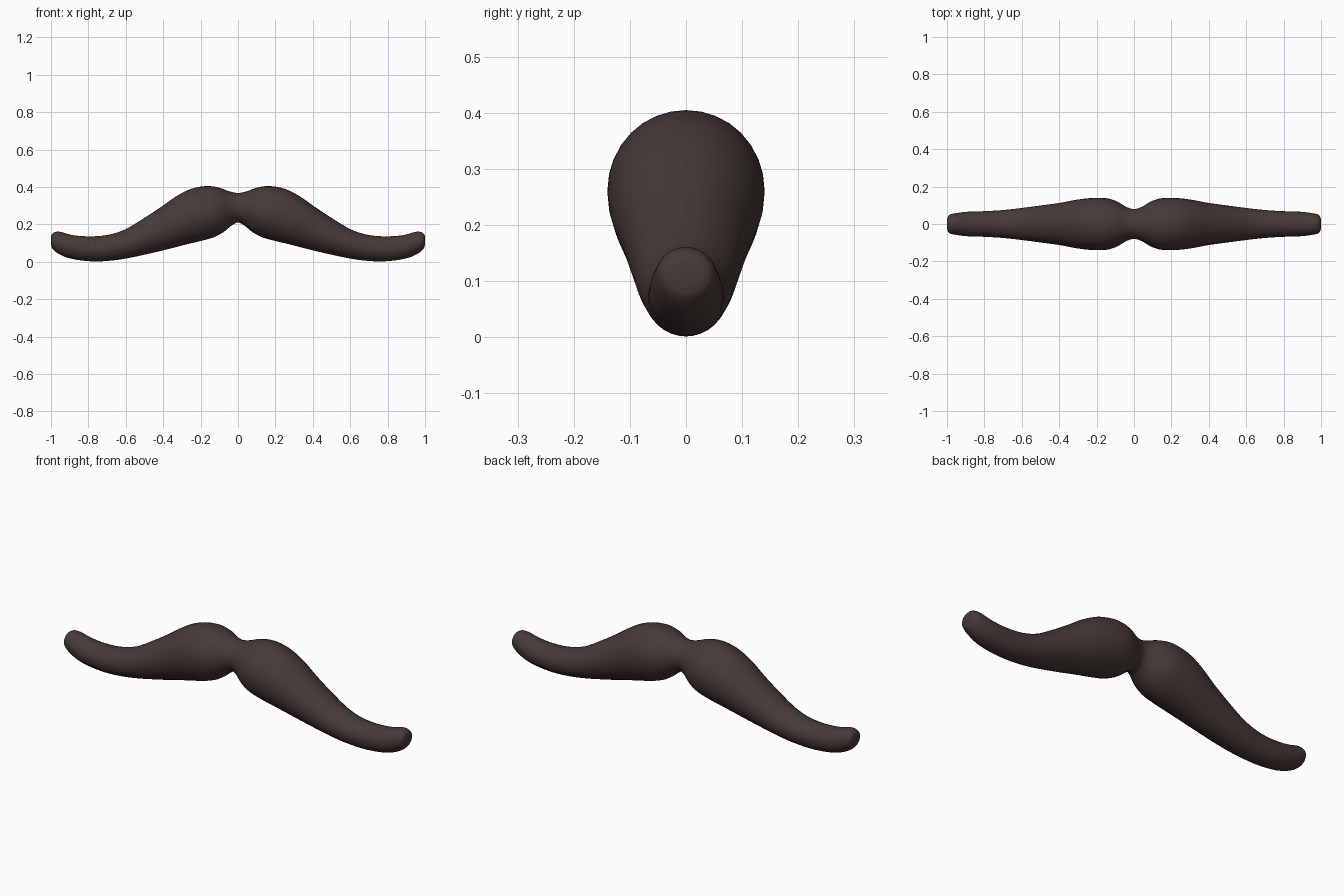
import bpy, bmesh, math
from mathutils import Vector

if "Cube" in bpy.data.objects:
    bpy.data.objects.remove(bpy.data.objects["Cube"])

SIDES, STEPS = 32, 4

# Slanted sections of the right half: top x, top z, bottom x, bottom z, half depth
half = [
    (0.00, .368, 0.00, .210, .080),
    (0.05, .378, .035, .193, .092),
    (0.10, .396, .080, .157, .120),
    (.165, .405, .130, .131, .138),
    (.250, .390, .200, .111, .139),
    (.330, .350, .280, .092, .130),
    (.420, .287, .360, .071, .114),
    (.520, .222, .460, .047, .100),
    (.610, .170, .570, .023, .087),
    (.700, .143, .670, .007, .076),
    (.790, .136, .780, .002, .069),
    (.880, .142, .890, .016, .066),
    (.950, .160, .955, .040, .058),
    (.980, .158, .990, .067, .050),
    (.996, .146, .998, .085, .036),
    (1.00, .130, 1.00, .105, .015),
]


def mirrored(s):
    return (-s[0], s[1], -s[2], s[3], s[4])


def smooth(p0, p1, p2, p3, t):
    # Catmull-Rom blend between two sections
    return [0.5 * (2 * b + (c - a) * t + (2 * a - 5 * b + 4 * c - d) * t * t
                   + (3 * b - a - 3 * c + d) * t ** 3)
            for a, b, c, d in zip(p0, p1, p2, p3)]


# Whole span from left tip to right tip
keys = [mirrored(s) for s in reversed(half[1:])] + half
sections = []
for i in range(len(keys) - 1):
    p0, p3 = keys[max(i - 1, 0)], keys[min(i + 2, len(keys) - 1)]
    sections += [smooth(p0, keys[i], keys[i + 1], p3, k / STEPS) for k in range(STEPS)]
sections.append(keys[-1])

# Loft oval rings through the sections
bm = bmesh.new()
rings = []
for xt, zt, xb, zb, w in sections:
    top, bottom = Vector((xt, 0, zt)), Vector((xb, 0, zb))
    mid, up = (top + bottom) / 2, (top - bottom) / 2
    ring = []
    for k in range(SIDES):
        a = math.tau * k / SIDES
        ring.append(bm.verts.new(mid + up * math.cos(a) + Vector((0, w * math.sin(a), 0))))
    rings.append(ring)
for r, s in zip(rings, rings[1:]):
    for k in range(SIDES):
        n = (k + 1) % SIDES
        bm.faces.new((r[k], r[n], s[n], s[k]))

# Tip caps
bm.faces.new(rings[0])
bm.faces.new(rings[-1])
bmesh.ops.recalc_face_normals(bm, faces=bm.faces)
for f in bm.faces:
    f.smooth = True

mesh = bpy.data.meshes.new("moustache")
bm.to_mesh(mesh)
bm.free()
moustache = bpy.data.objects.new("moustache", mesh)
bpy.context.collection.objects.link(moustache)

# Dark brown colour
brown = bpy.data.materials.new("dark_brown")
brown.diffuse_color = (0.062, 0.042, 0.037, 1)
brown.use_nodes = True
brown.node_tree.nodes["Principled BSDF"].inputs["Base Color"].default_value = brown.diffuse_color
mesh.materials.append(brown)
